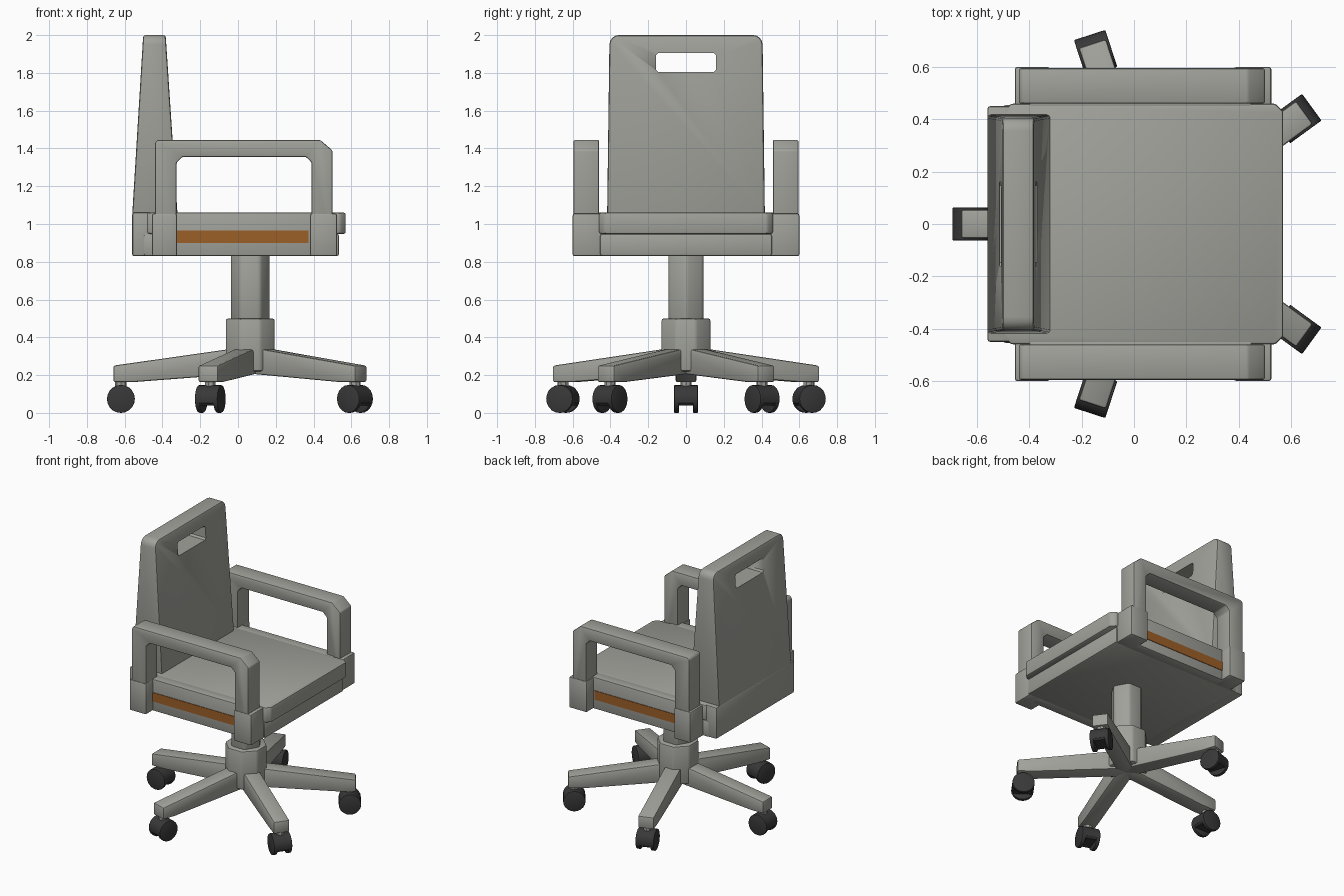
import bpy
import bmesh
from math import pi, cos, sin, radians
from mathutils import Matrix, Vector

cube = bpy.data.objects.get("Cube")
if cube:
    bpy.data.objects.remove(cube, do_unlink=True)


def material(name, rgb):
    m = bpy.data.materials.new(name)
    m.use_nodes = True
    m.diffuse_color = (*rgb, 1)
    m.node_tree.nodes["Principled BSDF"].inputs["Base Color"].default_value = (*rgb, 1)
    return m


GREY = material("warm grey", (0.36, 0.36, 0.33))
DARK = material("dark rubber", (0.04, 0.04, 0.04))
ORANGE = material("burnt orange", (0.33, 0.115, 0.02))

CENTRE = Vector((0.065, 0, 0))  # axis of the pedestal
LEG_ANGLES = [radians(36 + 72 * i) for i in range(5)]


def finish(name, bm, mat, bevel, matrix=None):
    """Bevel the sharp edges and turn the mesh into an object."""
    bmesh.ops.recalc_face_normals(bm, faces=bm.faces)
    if bevel:
        sharp = [e for e in bm.edges if e.calc_face_angle(0) > radians(35)]
        bmesh.ops.bevel(bm, geom=sharp, offset=bevel, segments=2, profile=0.5,
                        affect='EDGES', clamp_overlap=True)
    if matrix:
        bm.transform(matrix)
    mesh = bpy.data.meshes.new(name)
    bm.to_mesh(mesh)
    bm.free()
    mesh.materials.append(mat)
    ob = bpy.data.objects.new(name, mesh)
    bpy.context.collection.objects.link(ob)
    bpy.ops.object.select_all(action='DESELECT')
    ob.select_set(True)
    bpy.context.view_layer.objects.active = ob
    bpy.ops.object.shade_smooth_by_angle(angle=radians(32))
    return ob


def prism(name, outline, lo, hi, mat, axis="y", bevel=0.01, matrix=None):
    """Extrude a 2D outline along one axis."""
    place = {"x": lambda a, b, d: (d, a, b),
             "y": lambda a, b, d: (a, d, b),
             "z": lambda a, b, d: (a, b, d)}[axis]
    bm = bmesh.new()
    face = bm.faces.new([bm.verts.new(place(a, b, lo)) for a, b in outline])
    new = bmesh.ops.extrude_face_region(bm, geom=[face])["geom"]
    shift = Vector(place(0, 0, hi - lo))
    bmesh.ops.translate(bm, vec=shift, verts=[v for v in new if isinstance(v, bmesh.types.BMVert)])
    return finish(name, bm, mat, bevel, matrix)


def rect(a0, a1, b0, b1, cut=0.0):
    """Rectangle outline, with clipped corners if asked."""
    if not cut:
        return [(a0, b0), (a1, b0), (a1, b1), (a0, b1)]
    return [(a0 + cut, b0), (a1 - cut, b0), (a1, b0 + cut), (a1, b1 - cut),
            (a1 - cut, b1), (a0 + cut, b1), (a0, b1 - cut), (a0, b0 + cut)]


def ngon(sides, radius, turn=0.0):
    return [(radius * cos(turn + 2 * pi * i / sides), radius * sin(turn + 2 * pi * i / sides))
            for i in range(sides)]


# Seat: lower pan, cushion and the block under the backrest
prism("seat_pan", rect(-0.50, 0.535, -0.455, 0.455), 0.83, 0.948, GREY, "z", 0.012)
prism("seat_cushion", rect(-0.50, 0.57, -0.46, 0.46, 0.03), 0.948, 1.06, GREY, "z", 0.01)
prism("back_block", rect(-0.56, -0.45, -0.45, 0.45), 0.83, 1.06, GREY, "z", 0.01)

# Tapered backrest with rounded top corners
bm = bmesh.new()
bmesh.ops.create_cube(bm, size=1)
for v in bm.verts:
    top, front = v.co.z > 0, v.co.x > 0
    v.co.x = (-0.383 if front else -0.502) if top else (-0.32 if front else -0.56)
    v.co.y *= 0.81 if top else 0.835
    v.co.z = 2.0 if top else 1.05
corners = [e for e in bm.edges if all(v.co.z > 1.9 for v in e.verts)
           and abs(e.verts[0].co.y - e.verts[1].co.y) < 0.01]
bmesh.ops.bevel(bm, geom=corners, offset=0.05, segments=4, profile=0.5, affect='EDGES')
backrest = finish("backrest", bm, GREY, 0.012)

# Hand slot cut through the backrest
cutter = prism("slot_cutter", rect(-0.16, 0.16, 1.805, 1.905, 0.012), -1, 0, GREY, "x", 0)
cutter.hide_render = True
cut = backrest.modifiers.new("hand_slot", 'BOOLEAN')
cut.operation = 'DIFFERENCE'
cut.solver = 'EXACT'
cut.object = cutter
bpy.context.view_layer.objects.active = backrest
bpy.ops.object.modifier_apply(modifier=cut.name)
bpy.data.objects.remove(cutter, do_unlink=True)

# Arm outline: an upside-down U with a clipped front corner
ARM = [(-0.44, 0.9), (-0.44, 1.43), (-0.425, 1.445), (0.435, 1.445), (0.50, 1.39), (0.50, 0.9),
       (0.39, 0.9), (0.39, 1.325), (0.36, 1.355), (-0.295, 1.355), (-0.325, 1.325), (-0.325, 0.9)]

for side, label in ((1, "left"), (-1, "right")):
    def across(y0, y1):
        return sorted((side * y0, side * y1))

    prism(f"{label}_arm", ARM, *across(0.46, 0.595), GREY, bevel=0.008)
    prism(f"{label}_rear_socket", rect(-0.455, -0.322, 0.83, 1.055),
          *across(0.44, 0.60), GREY, bevel=0.01)
    prism(f"{label}_front_socket", rect(0.382, 0.525, 0.83, 1.055),
          *across(0.44, 0.60), GREY, bevel=0.01)
    prism(f"{label}_side_rail", rect(-0.40, 0.45, 0.83, 1.06),
          *across(0.44, 0.52), GREY, bevel=0.008)
    prism(f"{label}_side_stripe", rect(-0.322, 0.372, 0.90, 0.965),
          *across(0.517, 0.524), ORANGE, bevel=0)

# Pedestal: six-sided column in an eight-sided hub
pedestal = Matrix.Translation(CENTRE)
prism("column", ngon(6, 0.107), 0.45, 0.85, GREY, "z", 0.015, pedestal)
prism("hub", ngon(8, 0.14, pi / 8), 0.22, 0.50, GREY, "z", 0.012, pedestal)

# Five legs, each with a stem and a twin-wheel caster
LEG = [(0, 0.21), (0.62, 0.163), (0.725, 0.163), (0.725, 0.25), (0.13, 0.335), (0, 0.335)]
WHEEL_AT, WHEEL_Z, WHEEL_R = 0.685, 0.074, 0.074
tyre = [(WHEEL_AT + a, WHEEL_Z + b) for a, b in ngon(20, WHEEL_R)]
housing = [(a, max(b, 0.04)) for a, b in tyre if b > 0.02]

for i, angle in enumerate(LEG_ANGLES, 1):
    place = pedestal @ Matrix.Rotation(angle, 4, 'Z')
    prism(f"base_leg_{i}", LEG, -0.055, 0.055, GREY, "y", 0.01, place)
    prism(f"caster_stem_{i}", [(WHEEL_AT + a, b) for a, b in ngon(8, 0.03)],
          0.12, 0.18, GREY, "z", 0, place)
    prism(f"caster_housing_{i}", housing, -0.045, 0.045, DARK, "y", 0, place)
    for s, label in ((1, "left"), (-1, "right")):
        y0, y1 = sorted((s * 0.038, s * 0.063))
        prism(f"caster_{label}_wheel_{i}", tyre, y0, y1, DARK, "y", 0.004, place)
